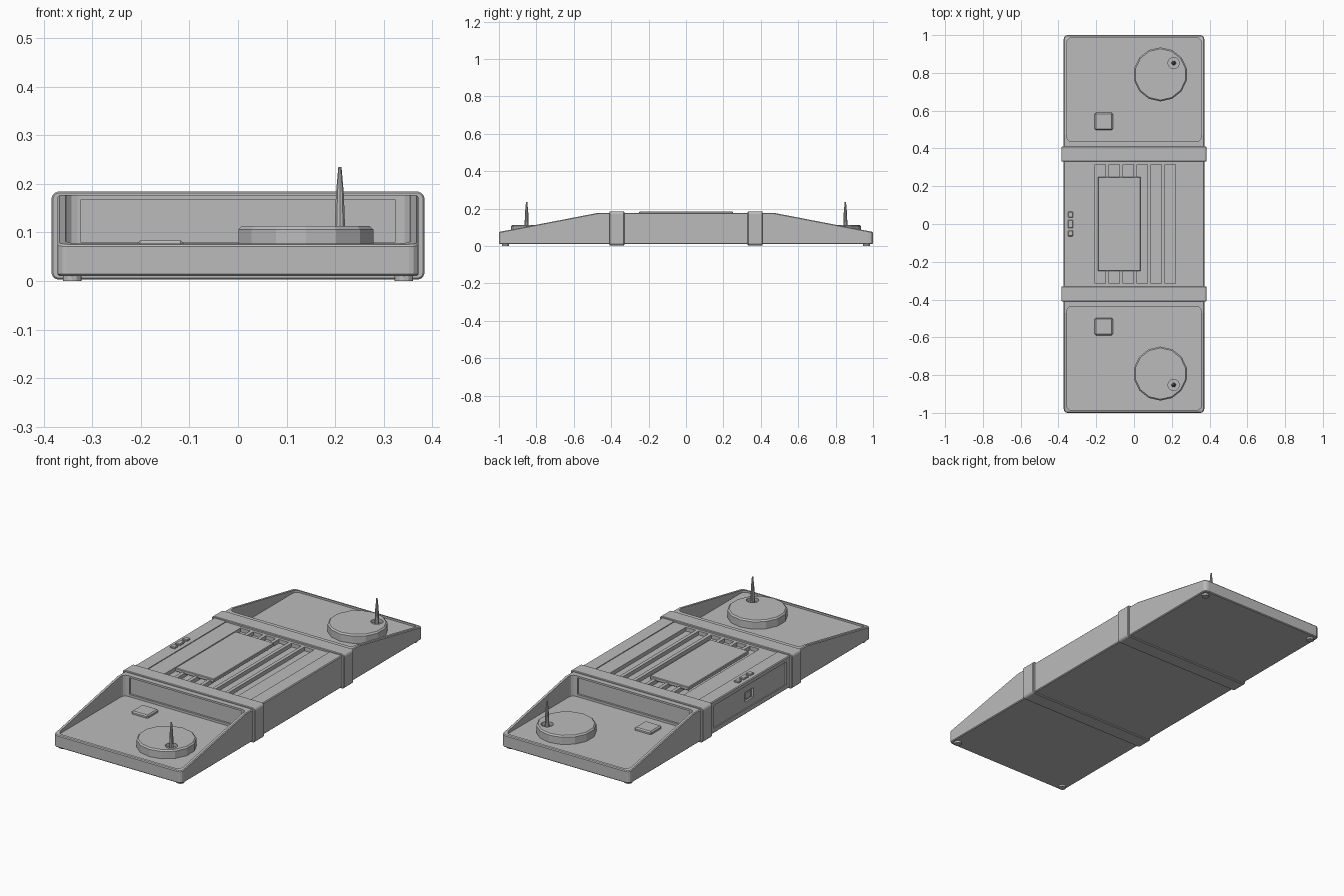
import bpy, bmesh, math

if "Cube" in bpy.data.objects:
    bpy.data.objects.remove(bpy.data.objects["Cube"])

grey = bpy.data.materials.new("grey_plastic")
grey.diffuse_color = (0.5, 0.5, 0.5, 1)
grey.use_nodes = True
grey.node_tree.nodes["Principled BSDF"].inputs["Base Color"].default_value = grey.diffuse_color


def finish(bm, name):
    bmesh.ops.recalc_face_normals(bm, faces=bm.faces)
    me = bpy.data.meshes.new(name)
    bm.to_mesh(me)
    bm.free()
    me.materials.append(grey)
    ob = bpy.data.objects.new(name, me)
    bpy.context.collection.objects.link(ob)
    return ob


def box(name, x0, x1, y0, y1, z0, z1, corner=0, axis=2, segs=3):
    """Box whose edges along one axis can be rounded."""
    lo, hi = (x0, y0, z0), (x1, y1, z1)
    bm = bmesh.new()
    bmesh.ops.create_cube(bm, size=1)
    for v in bm.verts:
        v.co = [hi[i] if v.co[i] > 0 else lo[i] for i in range(3)]
    if corner:
        edges = [e for e in bm.edges
                 if abs((e.verts[0].co - e.verts[1].co)[axis]) > 1e-6]
        bmesh.ops.bevel(bm, geom=edges, offset=corner, segments=segs,
                        profile=0.5, affect='EDGES')
    return finish(bm, name)


def cone(name, x, y, z0, z1, r0, r1, sides):
    bm = bmesh.new()
    bmesh.ops.create_cone(bm, cap_ends=True, segments=sides,
                          radius1=r0, radius2=r1, depth=z1 - z0)
    bmesh.ops.translate(bm, verts=bm.verts, vec=(x, y, (z0 + z1) / 2))
    return finish(bm, name)


def apply(ob, mod):
    bpy.context.view_layer.objects.active = ob
    bpy.ops.object.modifier_apply(modifier=mod.name)


def bevel(ob, width, segs=1):
    m = ob.modifiers.new("bevel", 'BEVEL')
    m.width, m.segments = width, segs
    m.limit_method, m.angle_limit = 'ANGLE', math.radians(40)
    apply(ob, m)
    return ob


def cut(ob, cutter):
    m = ob.modifiers.new("cut", 'BOOLEAN')
    m.operation, m.solver, m.object = 'DIFFERENCE', 'EXACT', cutter
    apply(ob, m)
    bpy.data.objects.remove(cutter)


# main body: side profile extruded across the width
profile = [(-1, .01), (1, .01), (1, .075), (.47, .177), (-.47, .177), (-1, .075)]
bm = bmesh.new()
face = bm.faces.new([bm.verts.new((-.372, y, z)) for y, z in profile])
ext = bmesh.ops.extrude_face_region(bm, geom=[face])
bmesh.ops.translate(bm, vec=(.744, 0, 0),
                    verts=[g for g in ext['geom'] if isinstance(g, bmesh.types.BMVert)])
bmesh.ops.recalc_face_normals(bm, faces=bm.faces)
corners = [e for e in bm.edges if all(abs(v.co.y) > .99 for v in e.verts)
           and abs(e.verts[0].co.z - e.verts[1].co.z) > .01]
bmesh.ops.bevel(bm, geom=corners, offset=.02, segments=3, profile=.5, affect='EDGES')
body = bevel(finish(bm, "body"), .004)

# sunken trays at both ends, with a framed recess in the tall wall
for s in (-1, 1):
    y0, y1 = sorted((s * .437, s * .986))
    cut(body, box("tray_cutter", -.356, .356, y0, y1, .068, .4, .025))
    y0, y1 = sorted((s * .427, s * .45))
    cut(body, box("wall_cutter", -.325, .325, y0, y1, .08, .167))

# shallow centre deck, ventilation slots and left side recess with port
cut(body, box("deck_cutter", -.3, .3, -.34, .34, .173, .3))
for i in range(6):
    x = -.178 + i * .0742
    cut(body, box("slot_cutter", x - .028, x + .028, -.315, .315, .153, .3))
cut(body, box("side_cutter", -.5, -.366, -.3, .3, .035, .155))
cut(body, box("port_cutter", -.5, -.356, -.035, .035, .07, .12))
box("port_plug", -.362, -.35, -.022, .022, .08, .11)

# raised cover plate over the slots
bevel(box("cover_plate", -.19, .035, -.25, .25, .165, .184), .003)

# row of small buttons
for y, h in ((-.05, .015), (0, .021), (.05, .015)):
    bevel(box("button", -.35, -.322, y - h, y + h, .17, .185), .003)

for s in (-1, 1):
    # wrap-around band
    bevel(box("band", -.384, .384, s * .37 - .04, s * .37 + .04, .003, .184,
              .012, axis=1, segs=2), .003)
    # round dial with a pin standing in a small well
    dial = bevel(cone("dial", .14, s * .792, .06, .113, .143, .143, 14), .007)
    cut(dial, cone("well_cutter", .21, s * .852, .095, .2, .03, .03, 14))
    cone("pin_base", .21, s * .852, .09, .18, .012, .0085, 10)
    cone("pin_tip", .21, s * .852, .18, .235, .0085, .0035, 10)
    # square key on the tray floor
    bevel(box("tray_key", -.208, -.112, s * .543 - .046, s * .543 + .046,
              .06, .083), .006)
    # feet
    for x in (-.342, .342):
        cone("foot", x, s * .966, 0, .02, .019, .019, 12)
